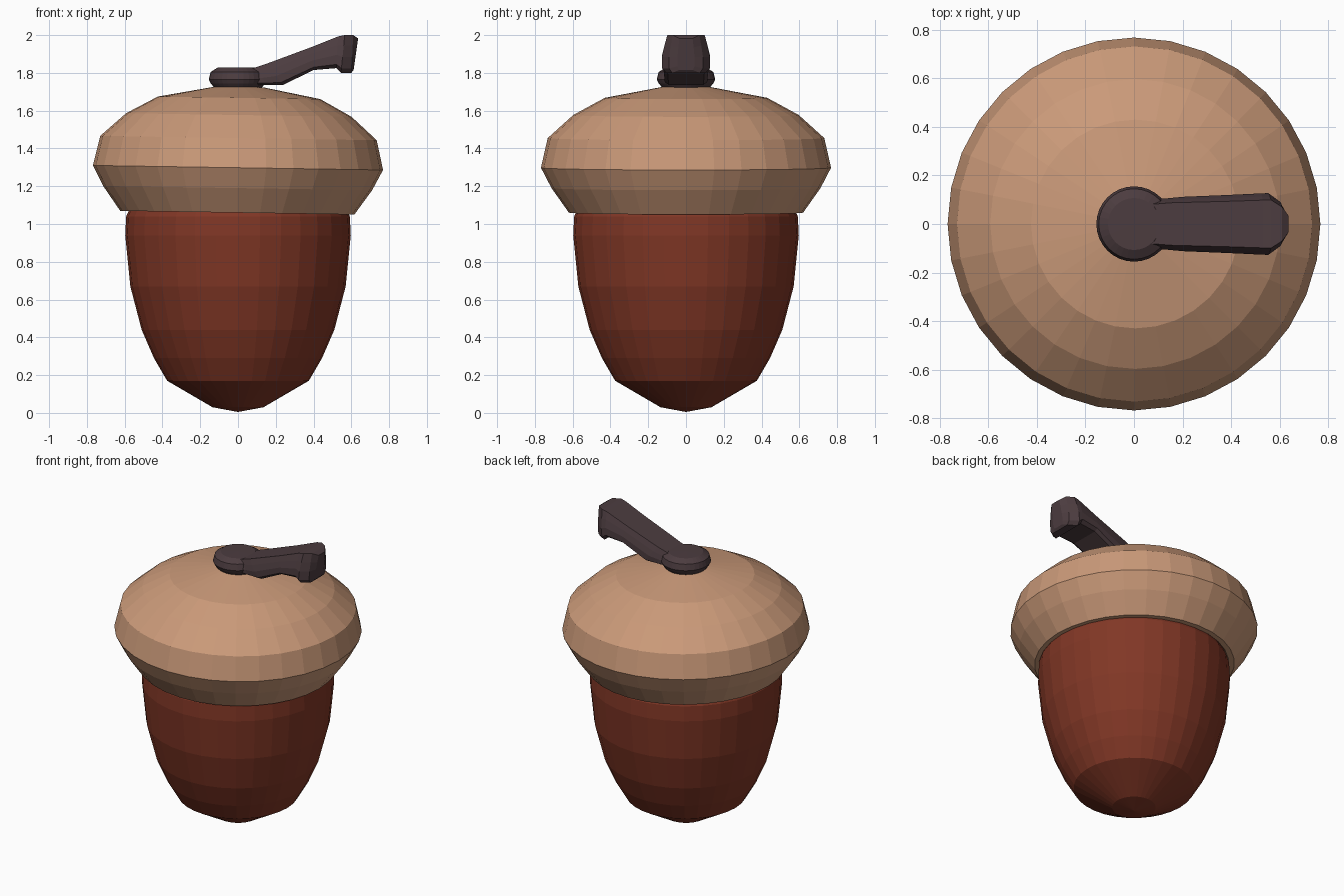
import bpy, bmesh, math
from mathutils import Matrix, Vector

if "Cube" in bpy.data.objects:
    bpy.data.objects.remove(bpy.data.objects["Cube"])


def material(name, rgb):
    m = bpy.data.materials.new(name)
    m.diffuse_color = (*rgb, 1)
    m.use_nodes = True
    m.node_tree.nodes["Principled BSDF"].inputs["Base Color"].default_value = m.diffuse_color
    return m


def finish(bm, name, mat):
    bmesh.ops.recalc_face_normals(bm, faces=bm.faces[:])
    me = bpy.data.meshes.new(name)
    bm.to_mesh(me)
    bm.free()
    me.materials.append(mat)
    ob = bpy.data.objects.new(name, me)
    bpy.context.collection.objects.link(ob)
    return ob


def lathe(name, profile, mat, n=32, tilt=0.0, pivot=0.0):
    """Spin an (r, z) profile; r = 0 at an end closes it to a point."""
    bm = bmesh.new()
    rings = []
    for r, z in profile:
        if r == 0:
            rings.append([bm.verts.new((0, 0, z))] * n)
        else:
            rings.append([bm.verts.new((r * math.cos(2 * math.pi * i / n),
                                        r * math.sin(2 * math.pi * i / n), z))
                          for i in range(n)])
    for a, b in zip(rings, rings[1:]):
        for i in range(n):
            j = (i + 1) % n
            bm.faces.new(list(dict.fromkeys((a[i], a[j], b[j], b[i]))))
    if tilt:
        p = Vector((0, 0, pivot))
        bmesh.ops.rotate(bm, verts=bm.verts[:], cent=p,
                         matrix=Matrix.Rotation(tilt, 3, 'Y'))
    return finish(bm, name, mat)


shell = material("reddish brown shell", (0.22, 0.038, 0.019))
tan = material("tan cap", (0.59, 0.32, 0.19))
bark = material("dark stem", (0.072, 0.045, 0.050))

# Nut body
lathe("nut", [(0, 0.005), (0.135, 0.03), (0.375, 0.17), (0.445, 0.29),
              (0.51, 0.44), (0.57, 0.67), (0.597, 0.94), (0.592, 1.04),
              (0.565, 1.10), (0, 1.12)], shell)

# Cap, leaning slightly to the right
lathe("cap", [(0, 1.09), (0.56, 1.09), (0.585, 1.06), (0.62, 1.06),
              (0.712, 1.19), (0.768, 1.298), (0.732, 1.455), (0.597, 1.577),
              (0.43, 1.668), (0.13, 1.725), (0, 1.735)],
      tan, tilt=math.radians(0.9), pivot=1.3)

# Round foot of the stem
lathe("stem_foot", [(0, 1.71), (0.12, 1.715), (0.145, 1.745), (0.155, 1.765),
                    (0.145, 1.805), (0.107, 1.828), (0, 1.829)], bark)

# Bent stem: sections of (top x, top z, bottom x, bottom z, half width)
sections = [(0.00, 1.826, 0.00, 1.735, 0.10),
            (0.085, 1.826, 0.16, 1.735, 0.105),
            (0.15, 1.848, 0.24, 1.737, 0.112),
            (0.39, 1.937, 0.40, 1.815, 0.120),
            (0.53, 1.993, 0.52, 1.825, 0.126),
            (0.565, 2.000, 0.545, 1.800, 0.127),
            (0.61, 2.000, 0.60, 1.800, 0.090),
            (0.636, 1.982, 0.612, 1.815, 0.045)]
# Cross-section: (share of half width, height from bottom 0 to top 1)
ring = [(-0.78, 1), (0.78, 1), (0.90, 0.72), (1, 0.42),
        (1, 0.12), (0.82, 0), (-0.82, 0), (-1, 0.12), (-1, 0.42), (-0.90, 0.72)]
bm = bmesh.new()
loops = []
for tx, tz, bx, bz, w in sections:
    loops.append([bm.verts.new((bx + (tx - bx) * h, s * w, bz + (tz - bz) * h))
                  for s, h in ring])
for a, b in zip(loops, loops[1:]):
    for i in range(len(ring)):
        j = (i + 1) % len(ring)
        bm.faces.new((a[i], a[j], b[j], b[i]))
bm.faces.new(loops[0])
bm.faces.new(loops[-1])
finish(bm, "stem", bark)
